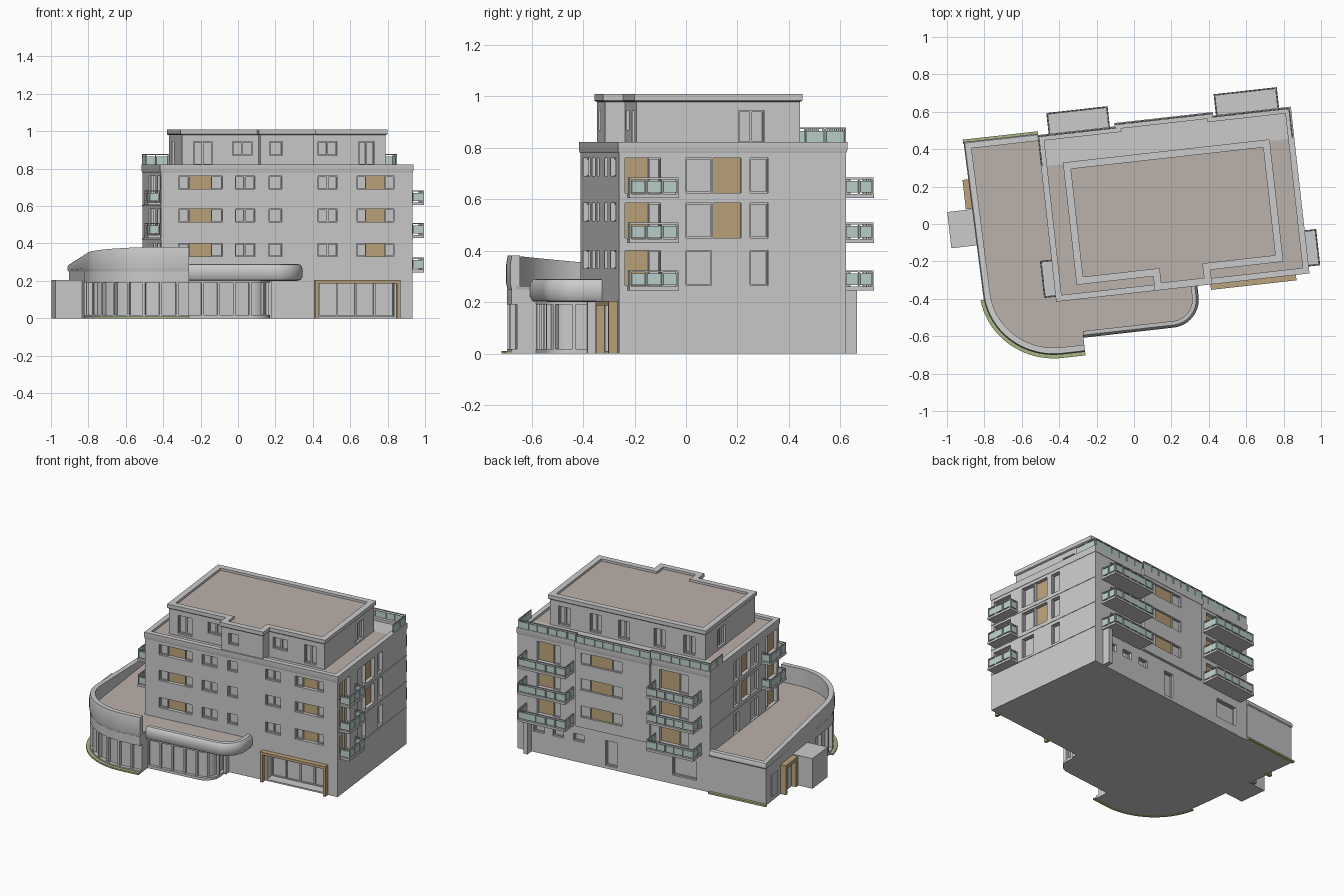
import bpy, bmesh, math
from mathutils import Matrix, Vector

if "Cube" in bpy.data.objects:
    bpy.data.objects.remove(bpy.data.objects["Cube"])

# The block stands slightly turned on its site: build axis-aligned, rotate each mesh
ROT = Matrix.Rotation(math.radians(6.4), 4, 'Z')

def material(name, col):
    m = bpy.data.materials.new(name)
    m.diffuse_color = (*col, 1)
    m.use_nodes = True
    m.node_tree.nodes["Principled BSDF"].inputs["Base Color"].default_value = m.diffuse_color
    return m

WOOD = material("wood", (0.50, 0.37, 0.20))
ROOF = material("roof", (0.50, 0.44, 0.40))
GLASS = material("rail_glass", (0.50, 0.64, 0.61))
GREEN = material("planting", (0.38, 0.46, 0.22))
PANE = material("window_pane", (0.62, 0.63, 0.65))

def finish(name, bm, mat=None, smooth=False):
    bmesh.ops.recalc_face_normals(bm, faces=bm.faces)
    bm.transform(ROT)
    me = bpy.data.meshes.new(name)
    bm.to_mesh(me)
    bm.free()
    ob = bpy.data.objects.new(name, me)
    bpy.context.collection.objects.link(ob)
    if mat:
        me.materials.append(mat)
    if smooth:
        bpy.ops.object.select_all(action='DESELECT')
        ob.select_set(True)
        bpy.context.view_layer.objects.active = ob
        bpy.ops.object.shade_smooth_by_angle(angle=math.radians(35))
    return ob

def boxes(name, items, mat=None):
    bm = bmesh.new()
    for a0, a1, b0, b1, c0, c1 in items:
        mtx = Matrix.Translation(((a0 + a1) / 2, (b0 + b1) / 2, (c0 + c1) / 2)) @ \
            Matrix.Diagonal((abs(a1 - a0), abs(b1 - b0), abs(c1 - c0), 1))
        bmesh.ops.create_cube(bm, size=1, matrix=mtx)
    return finish(name, bm, mat)

def prism(name, poly, z0, z1, mat=None, smooth=False):
    bm = bmesh.new()
    f = bm.faces.new([bm.verts.new((x, y, z0)) for x, y in poly])
    top = bmesh.ops.extrude_face_region(bm, geom=[f])['geom']
    bmesh.ops.translate(bm, verts=[v for v in top if isinstance(v, bmesh.types.BMVert)], vec=(0, 0, z1 - z0))
    return finish(name, bm, mat, smooth)

def offset(path, o, closed=False):
    """Mitred offset of a counter-clockwise path, positive is outward."""
    pts, out, n = [Vector(p) for p in path], [], len(path)
    for i, p in enumerate(pts):
        a = pts[i - 1] if (i or closed) else None
        b = pts[(i + 1) % n] if (i < n - 1 or closed) else None
        ns = [Vector((d.y, -d.x)).normalized() for d in ([p - a] if a else []) + ([b - p] if b else [])]
        m = sum(ns, Vector((0, 0))).normalized()
        out.append(p + m * (o / m.dot(ns[0])))
    return out

def sweep(name, path, prof, mat=None, closed=False, slope=None):
    """Profile of (offset, z) along path; slope(v) stretches height above the first z."""
    bm = bmesh.new()
    z0, cols, k, n = prof[0][1], [], len(prof), len(path)
    for o, z in prof:
        cols.append([bm.verts.new((q.x, q.y, z0 + (z - z0) * (slope(p[1]) if slope else 1)))
                     for p, q in zip(path, offset(path, o, closed))])
    for j in range(k):
        for i in range(n if closed else n - 1):
            e = (i + 1) % n
            bm.faces.new((cols[j][i], cols[j][e], cols[(j + 1) % k][e], cols[(j + 1) % k][i]))
    if not closed:
        for i in (0, n - 1):
            bm.faces.new([c[i] for c in cols])
    return finish(name, bm, mat, True)

def arc(cx, cy, rx, ry, a0, a1, n=16):
    return [(cx + rx * math.cos(math.radians(a0 + (a1 - a0) * i / n)),
             cy + ry * math.sin(math.radians(a0 + (a1 - a0) * i / n))) for i in range(n + 1)]

# Facade planes: (axis of normal, position, outward sign); lower case is the penthouse, C the back bay
SIDES = {'F': (1, -.362, -1), 'B': (1, .525, 1), 'R': (0, .898, 1), 'L': (0, -.455, -1), 'C': (1, .543, 1),
         'f': (1, -.28, -1), 'b': (1, .36, 1), 'r': (0, .762, 1), 'l': (0, -.332, -1), 'm': (1, -.358, -1),
         'W': (0, -.848, -1)}

def fbox(side, s0, s1, d0, d1, z0, z1):
    ax, p, sg = SIDES[side]
    lo, hi = sorted((p + sg * d0, p + sg * d1))
    return (s0, s1, lo, hi, z0, z1) if ax else (lo, hi, s0, s1, z0, z1)

cuts, panes, frames, woods = {'tower': [], 'pent': [], 'bay': []}, [], [], []

def opening(side, s0, s1, z0, z1, segs="g", depth=.03):
    key = 'bay' if side == 'C' else 'tower' if side.isupper() else 'pent'
    cuts[key].append(fbox(side, s0, s1, -depth, .05, z0, z1))
    wt = {'g': 1, 'W': 2}
    tot, s, t = sum(wt[c] for c in segs), s0, .005
    for c in segs:
        e = s + (s1 - s0) * wt[c] / tot
        (panes if c == 'g' else woods).append(fbox(side, s, e, -depth - .002, -depth + .006, z0, z1))
        if c == 'g':
            for q in ((s, s + t, z0, z1), (e - t, e, z0, z1), (s + t, e - t, z0, z0 + t), (s + t, e - t, z1 - t, z1)):
                frames.append(fbox(side, q[0], q[1], -depth + .004, -depth + .016, q[2], q[3]))
        s = e

# Window layout, three typical floors
FLOORS = (.25, .435, .61)
for i, f in enumerate(FLOORS):
    for s0, s1, seg in ((-.36, -.125, "gWg"), (-.055, .05, "gg"), (.125, .195, "g"), (.39, .495, "gg"), (.60, .80, "gWg")):
        opening('F', s0, s1, f + .08, f + .15, seg)
    for sd in 'RL':
        opening(sd, -.34, -.2, f + .015, f + .15, "Wg")
        opening(sd, -.1, .0, f + .015, f + .15, "g")
        opening(sd, .15, .22, f + .015, f + .15, "g")
        if i:
            opening(sd, .005, .115, f + .015, f + .15, "W")
    opening('C', .15, .45, f + .07, f + .15, "gWg", .02)
    for s0, s1 in ((.60, .76), (-.30, -.10)):
        opening('B', s0, s1, f + .015, f + .15, "gW")
# Ground floor back openings and main entrance
for s in (.43, .575, .71):
    opening('B', s, s + .075, .14, .19)
opening('B', .20, .28, .02, .19)
opening('B', -.36, -.19, .06, .19)
opening('F', .40, .80, .01, .19, "gggg", .08)
# Penthouse windows
for sd, s0, s1, z0, seg in (('f', -.27, -.17, .82, "gg"), ('f', -.06, .045, .87, "gg"), ('m', .13, .2, .87, "g"),
                            ('f', .4, .5, .87, "gg"), ('f', .62, .70, .82, "gg"), ('r', .12, .22, .82, "gg"),
                            ('l', .1, .2, .82, "gg")):
    opening(sd, s0, s1, z0, .945, seg)
for s in (-.26, -.05, .2, .4, .62):
    opening('b', s, s + .08, .82, .945, "gg")

def carve(ob, key):
    cutter = boxes(key + "_cutter", cuts[key])
    cutter.hide_render = True
    m = ob.modifiers.new("openings", 'BOOLEAN')
    m.operation, m.solver, m.object = 'DIFFERENCE', 'EXACT', cutter
    bpy.context.view_layer.objects.active = ob
    bpy.ops.object.modifier_apply(modifier=m.name)
    bpy.data.objects.remove(cutter)

# Tower, shallow back bay, penthouse and their openings
tower_plan = [(-.455, -.362), (.898, -.362), (.898, .525), (-.455, .525)]
roof_plan = tower_plan[:3] + [(.48, .525), (.48, .543), (-.04, .543), (-.04, .525)] + tower_plan[3:]
pent_plan = [(-.332, -.28), (.08, -.28), (.08, -.358), (.37, -.358), (.37, -.28), (.762, -.28), (.762, .36), (-.332, .36)]
carve(prism("tower", tower_plan, 0, .8), 'tower')
carve(prism("back_bay", [(-.04, .515), (.48, .515), (.48, .543), (-.04, .543)], .25, .8), 'bay')
carve(prism("penthouse", pent_plan, .795, .99), 'pent')
boxes("window_panes", panes, PANE)
boxes("window_frames", frames)
boxes("timber_panels", woods, WOOD)
sweep("tower_cornice", roof_plan, [(-.028, .775), (.002, .78), (.005, .79), (.005, .823), (-.028, .823)], closed=True)
sweep("penthouse_parapet", pent_plan, [(-.03, .975), (.004, .98), (.009, .985), (.009, 1.01), (-.03, 1.01)], closed=True)
prism("penthouse_roof", offset(pent_plan, -.02, True), .985, .995, ROOF)
boxes("terrace_front", [(-.44, .88, -.35, .36, .795, .806)], ROOF)
boxes("terrace_back", [(-.44, .88, .36, .515, .795, .806)])
boxes("floor_lines", [fbox(sd, -.362, .525, -.01, .003, z - .003, z + .003) for z in (.25, .425, .602) for sd in 'RL'])
boxes("back_fin", [(.80, .83, .52, .577, 0, .25)])

# Low wing with curved front and sloping parapet
drum = [(-.455, .535), (-.855, .535)] + arc(-.46, -.28, .382, .368, 180, 270, 20) + [(-.336, -.648)]
shop = [(-.336, -.55)] + arc(.02, -.45, .1, .1, -90, 0, 10) + [(.12, -.36)]
canopy = [(-.336, -.574)] + arc(.15, -.424, .15, .15, -90, 0, 14) + [(.30, -.36)]
prism("wing_body", offset(drum, -.025) + [Vector((-.336, -.36)), Vector((-.455, -.36))], 0, .25, PANE, True)
prism("shop_body", offset(shop, -.02) + [Vector((-.34, -.36))], 0, .21, PANE, True)
prism("wing_roof", offset(drum, -.02) + [Vector((-.336, -.36)), Vector((-.455, -.36))], .25, .262, ROOF)
prism("canopy_slab", offset(canopy, -.015) + [Vector((-.34, -.36))], .21, .25)
prism("canopy_roof", offset(canopy, -.02) + [Vector((-.336, -.36))], .25, .262, ROOF)
sweep("canopy_fascia", canopy, [(-.035, .2), (-.012, .204), (-.002, .22), (0, .25), (-.004, .275), (-.014, .288), (-.035, .29)])
sweep("wing_parapet", drum, [(-.036, .25), (-.003, .25), (.002, .256), (.002, .276), (-.004, .285), (-.036, .285)],
      slope=lambda v: (.035 + .081 * (.54 - v)) / .035)
sweep("wing_solid_wall", drum[:2] + [(-.845, -.12)], [(-.03, 0), (-.004, 0), (-.004, .25), (-.03, .25)])
for nm, path, o, top in (("wing", [(-.845, -.12)] + drum[2:], -.002, .25), ("shop", shop, 0, .21)):
    sweep(nm + "_header", path, [(-.03, .19), (o, .19), (o, top), (-.03, top)])
    sweep(nm + "_sill", path, [(-.03, 0), (o, 0), (o, .018), (-.03, .018)])

def mullions(name, path, step):
    """Upright posts evenly spaced along a path."""
    bm = bmesh.new()
    pts, due = [Vector(p) for p in path], 0
    for a, b in zip(pts, pts[1:]):
        d, ln = (b - a).normalized(), (b - a).length
        while due <= ln:
            p = a + d * due + Vector((d.y, -d.x)) * -.014
            bmesh.ops.create_cube(bm, size=1, matrix=Matrix.Translation((p.x, p.y, .1)) @
                                  Matrix.Rotation(math.atan2(d.y, d.x), 4, 'Z') @ Matrix.Diagonal((.013, .022, .19, 1)))
            due += step
        due -= ln
    finish(name, bm)

mullions("wing_mullions", [(-.845, -.12)] + drum[2:], .09)
mullions("shop_mullions", shop, .085)
# Planting strips at the foot of the wing
sweep("planting_curve", arc(-.46, -.28, .382, .368, 185, 270, 20) + [(-.336, -.648)],
      [(-.005, 0), (.021, 0), (.021, .01), (-.005, .01)], GREEN)
boxes("planting_back", [(-.86, -.455, .53, .55, 0, .012)], GREEN)

# Timber portals and side porch
def portal(name, side, s0, s1, top, out, t=.018):
    boxes(name, [fbox(side, s0, s0 + t, -.02, out, 0, top), fbox(side, s1 - t, s1, -.02, out, 0, top),
                 fbox(side, s0 + t, s1 - t, -.02, out, top - t, top)], WOOD)

portal("main_entrance_frame", 'F', .37, .83, .205, .034)
portal("side_entrance_frame", 'W', .178, .336, .2, .037, .025)
boxes("side_door", [fbox('W', .2, .31, -.01, .006, 0, .175), fbox('W', .38, .46, -.01, .006, .03, .18)], PANE)
boxes("side_porch", [(-.985, -.83, -.02, .175, 0, .205)])
boxes("canopy_post", [(.115, .135, -.40, -.36, 0, .21)])

# Railings: posts, glass panels and top bar along straight runs
posts, glass, slabs = [], [], []

def rail(p, q, z):
    ax = 0 if abs(q[0] - p[0]) > abs(q[1] - p[1]) else 1
    a, b = sorted((p[ax], q[ax]))
    n, c = max(1, round((b - a) / .065)), p[1 - ax]
    st = (b - a) / n
    def bar(lst, s0, s1, h, z0, z1):
        lst.append((s0, s1, c - h, c + h, z0, z1) if ax == 0 else (c - h, c + h, s0, s1, z0, z1))
    for i in range(n + 1):
        bar(posts, a + i * st - .003, a + i * st + .003, .003, z, z + .066)
    for i in range(n):
        bar(glass, a + i * st + .005, a + (i + 1) * st - .005, .004, z + .012, z + .056)
    bar(posts, a - .003, b + .003, .003, z + .063, z + .069)

def balcony(side, s0, s1, d, f):
    slabs.append(fbox(side, s0, s1, -.005, d, f - .005, f + .01))
    ax, p, sg = SIDES[side]
    at = lambda s, k: (s, p + sg * k) if ax else (p + sg * k, s)
    i = .005
    for a, b in ((at(s0 + i, .005), at(s0 + i, d - i)), (at(s0 + i, d - i), at(s1 - i, d - i)), (at(s1 - i, d - i), at(s1 - i, .005))):
        rail(a, b, f + .005)

for i, f in enumerate(FLOORS):
    balcony('B', -.40, -.07, .117, f)
    balcony('B', .50, .84, .117, f)
    balcony('R', -.33, -.135, .067, f)
    if i:
        balcony('L', -.34, -.14, .067, f)
# Roof terrace railing, stepping out around the back bay
for p, q in (((-.455, .365), (-.455, .522)), ((-.455, .522), (-.04, .522)), ((-.04, .54), (.48, .54)),
             ((.48, .522), (.893, .522)), ((.893, .365), (.893, .522))):
    rail(p, q, .81)
boxes("balcony_slabs", slabs)
boxes("railing_posts", posts)
boxes("railing_glass", glass, GLASS)
